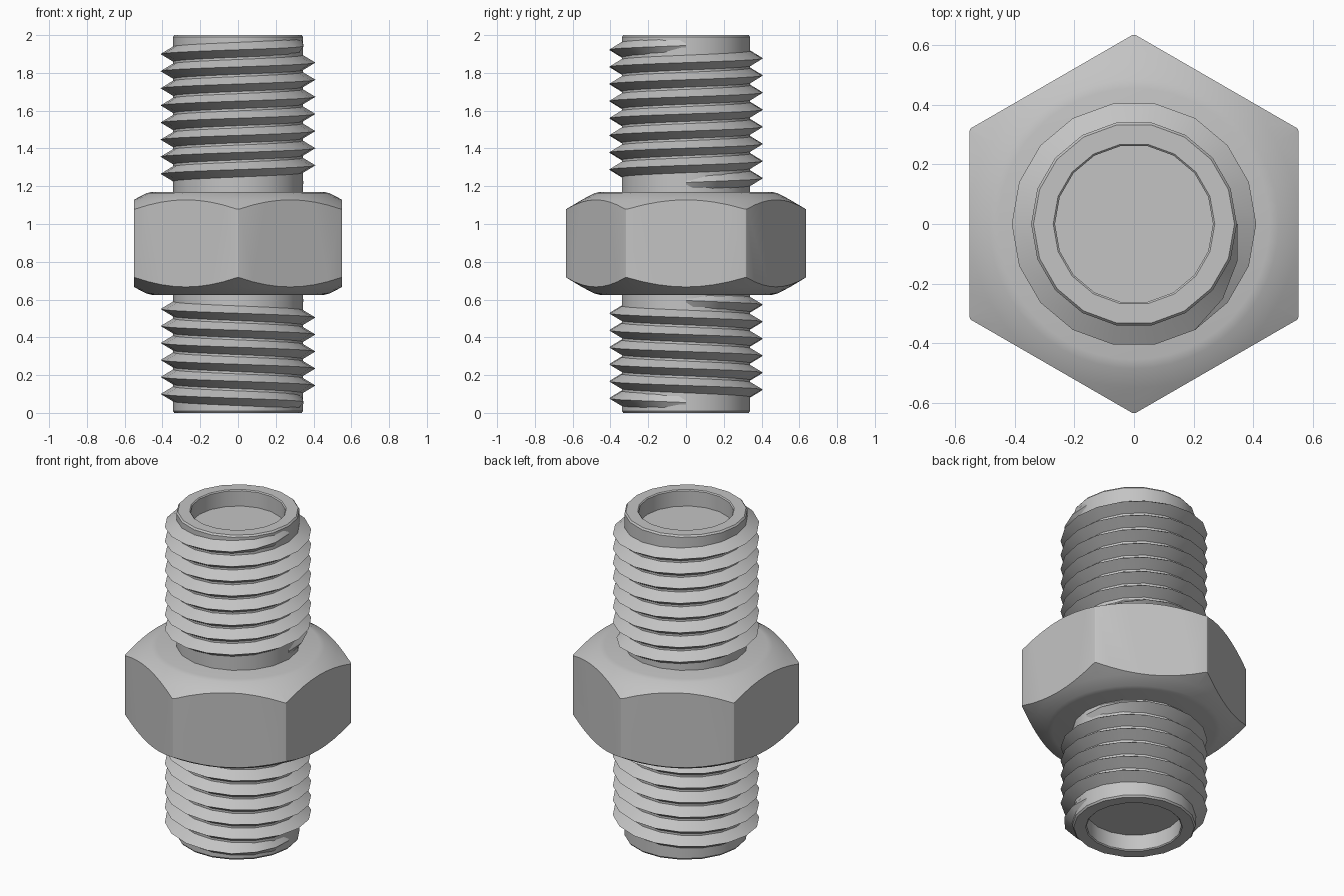
import bpy, bmesh
from math import pi, cos, sin, radians

cube = bpy.data.objects.get("Cube")
if cube:
    bpy.data.objects.remove(cube, do_unlink=True)

SIDES = 18           # facets around the pipe
CORE_R = 0.345
CREST_R = 0.41
TAPER = 3            # steps over which a thread fades in and out

steel = bpy.data.materials.new("steel_grey")
steel.use_nodes = True
GREY = (0.55, 0.55, 0.55, 1)
steel.diffuse_color = GREY
steel.node_tree.nodes["Principled BSDF"].inputs["Base Color"].default_value = GREY


def finish(name, bm):
    bmesh.ops.recalc_face_normals(bm, faces=bm.faces)
    mesh = bpy.data.meshes.new(name)
    bm.to_mesh(mesh)
    bm.free()
    obj = bpy.data.objects.new(name, mesh)
    bpy.context.collection.objects.link(obj)
    mesh.materials.append(steel)
    return obj


def select(obj):
    bpy.ops.object.select_all(action='DESELECT')
    obj.select_set(True)
    bpy.context.view_layer.objects.active = obj


def smooth(obj, angle):
    select(obj)
    bpy.ops.object.shade_smooth_by_angle(angle=radians(angle))


def lathe(name, half_profile, sides):
    """Spin a lower-half profile and its reflection around z, closed on the axis."""
    def mirror_z(p):
        return (p[0], 2 * mid - p[1])
    mid = half_profile["mid"]
    pts = half_profile["points"]
    pts = pts + [mirror_z(p) for p in reversed(pts)]
    bm = bmesh.new()
    rings = [[bm.verts.new((r * cos(2 * pi * i / sides), r * sin(2 * pi * i / sides), z))
              for i in range(sides)] for r, z in pts]
    for a, b in zip(rings, rings[1:]):
        for i in range(sides):
            j = (i + 1) % sides
            bm.faces.new((a[i], a[j], b[j], b[i]))
    bm.faces.new(rings[0])
    bm.faces.new(rings[-1])
    return finish(name, bm)


def thread(name, z_start, z_end, turns, hand):
    """V-shaped helical ridge, fading into the pipe at both ends."""
    steps = turns * SIDES
    half = abs(z_end - z_start) / turns / 2
    bm = bmesh.new()
    rows = []
    for k in range(steps + 1):
        a = hand * 2 * pi * k / SIDES
        z = z_start + (z_end - z_start) * k / steps
        grow = min(1, k / TAPER, (steps - k) / TAPER)
        crest = CORE_R + 0.003 + (CREST_R - CORE_R - 0.003) * grow
        section = ((CORE_R - 0.01, z - half), (crest, z), (CORE_R - 0.01, z + half))
        rows.append([bm.verts.new((r * cos(a), r * sin(a), h)) for r, h in section])
    for a, b in zip(rows, rows[1:]):
        for i in range(3):
            j = (i + 1) % 3
            bm.faces.new((a[i], a[j], b[j], b[i]))
    bm.faces.new(rows[0])
    bm.faces.new(rows[-1])
    smooth(finish(name, bm), 30)


# Pipe with a shallow recess in each end
pipe = lathe("pipe_body", {"mid": 1.0, "points": [
    (0.265, 0.1), (0.265, 0.006), (0.271, 0),
    (0.337, 0), (CORE_R, 0.01)]}, SIDES)
smooth(pipe, 30)

# Threads of opposite hand above and below the nut
thread("upper_thread", 1.22, 1.945, 8, 1)
thread("lower_thread", 0.595, 0.055, 6, 1)

# Hexagonal nut with softened upright edges
bm = bmesh.new()
bmesh.ops.create_cone(bm, cap_ends=True, segments=6, radius1=0.637, radius2=0.637, depth=0.7)
bmesh.ops.translate(bm, verts=bm.verts, vec=(0, 0, 0.8975))
xs = [abs(v.co.x) for v in bm.verts]
if max(xs) > 0.6:    # put the corners on the y axis
    for v in bm.verts:
        v.co.x, v.co.y = v.co.y, v.co.x
upright = [e for e in bm.edges if abs(e.verts[0].co.z - e.verts[1].co.z) > 0.5]
bmesh.ops.bevel(bm, geom=upright, offset=0.008, segments=2, profile=0.5, affect='EDGES')
nut = finish("hex_nut", bm)

# Conical chamfer on both nut faces, trimmed with a turned blank
blank = lathe("nut_chamfer_cutter", {"mid": 0.8975, "points": [
    (0.455, 0.625), (0.485, 0.632), (0.55, 0.666), (0.67, 0.738)]}, 48)
blank.hide_render = True
trim = nut.modifiers.new("chamfer", 'BOOLEAN')
trim.operation = 'INTERSECT'
trim.solver = 'EXACT'
trim.object = blank
select(nut)
bpy.ops.object.modifier_apply(modifier=trim.name)
bpy.data.objects.remove(blank, do_unlink=True)
smooth(nut, 25)
